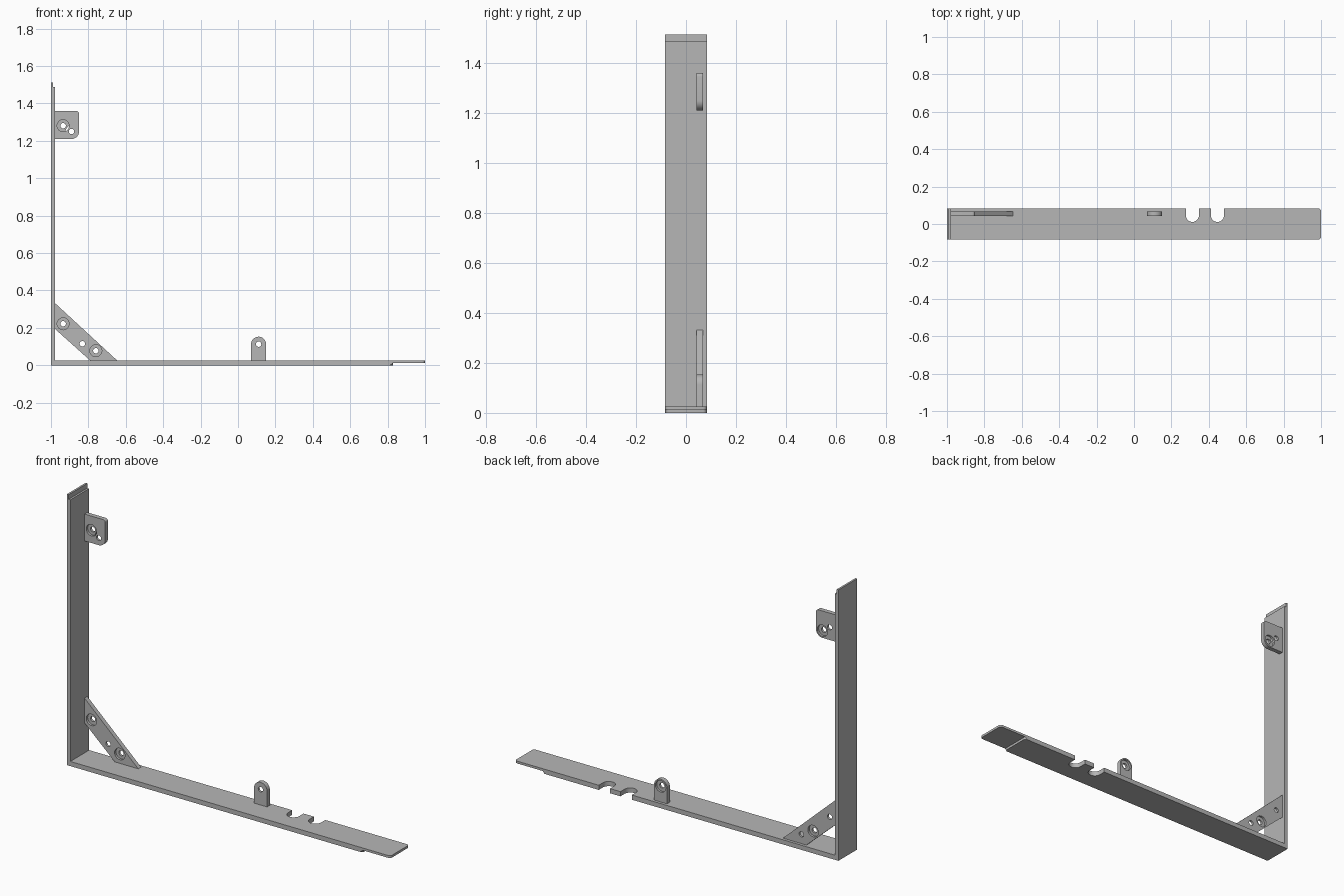
import bpy, bmesh, math
from mathutils import Vector

cube = bpy.data.objects.get("Cube")
if cube:
    bpy.data.objects.remove(cube, do_unlink=True)

grey = bpy.data.materials.new("plain grey")
grey.use_nodes = True
colour = (0.47, 0.47, 0.47, 1)
grey.diffuse_color = colour
grey.node_tree.nodes["Principled BSDF"].inputs["Base Color"].default_value = colour

HALF = 0.083                 # half depth of the frame strips
FRONT, BACK = 0.042, 0.067   # faces of the upright tabs
MID = (FRONT + BACK) / 2


def extrude(name, outline, axis, low, high):
    """Extrude an outline: (x, z) points along y, or (x, y) points along z."""
    bm = bmesh.new()
    place = (lambda u, v: (u, low, v)) if axis == "y" else (lambda u, v: (u, v, low))
    face = bm.faces.new([bm.verts.new(place(u, v)) for u, v in outline])
    ext = bmesh.ops.extrude_face_region(bm, geom=[face])
    shift = Vector((0, high - low, 0) if axis == "y" else (0, 0, high - low))
    bmesh.ops.translate(bm, vec=shift,
                        verts=[g for g in ext["geom"] if isinstance(g, bmesh.types.BMVert)])
    bmesh.ops.recalc_face_normals(bm, faces=bm.faces)
    mesh = bpy.data.meshes.new(name)
    bm.to_mesh(mesh)
    bm.free()
    obj = bpy.data.objects.new(name, mesh)
    bpy.context.collection.objects.link(obj)
    mesh.materials.append(grey)
    return obj


def arc(cx, cy, r, start, end, steps=12):
    return [(cx + r * math.cos(math.radians(start + (end - start) * i / steps)),
             cy + r * math.sin(math.radians(start + (end - start) * i / steps)))
            for i in range(steps + 1)]


def cut(obj, cutters):
    for c in cutters:
        c.hide_render = True
        mod = obj.modifiers.new("cut", "BOOLEAN")
        mod.operation = "DIFFERENCE"
        mod.solver = "EXACT"
        mod.object = c
    graph = bpy.context.evaluated_depsgraph_get()
    mesh = bpy.data.meshes.new_from_object(obj.evaluated_get(graph))
    obj.modifiers.clear()
    obj.data = mesh
    for c in cutters:
        bpy.data.objects.remove(c, do_unlink=True)


def screw_hole(x, z, recess):
    """Through hole with a wide recess on the front or back face."""
    low, high = (FRONT - 0.02, MID) if recess == "front" else (MID, BACK + 0.02)
    return [extrude("hole_cutter", arc(x, z, 0.0145, 0, 345, 23), "y", FRONT - 0.05, BACK + 0.05),
            extrude("recess_cutter", arc(x, z, 0.032, 0, 348.75, 31), "y", low, high)]


# L-shaped frame with thinned lips at both ends
frame = extrude("corner_frame", [
    (-1, 0), (0.828, 0), (0.828, 0.013), (1, 0.013), (1, 0.026),
    (-0.978, 0.026), (-0.978, 1.487), (-0.989, 1.487), (-0.989, 1.513), (-1, 1.513)],
    "y", -HALF, HALF)
bm = bmesh.new()
bm.from_mesh(frame.data)
corners = [e for e in bm.edges
           if all(v.co.x > 0.8 for v in e.verts)
           and abs(e.verts[0].co.z - e.verts[1].co.z) > 0.005]
bmesh.ops.bevel(bm, geom=corners, offset=0.015, segments=4, profile=0.5, affect="EDGES")
bm.to_mesh(frame.data)
bm.free()

# Two round-bottomed notches in the back edge of the long strip
notches = []
for x in (0.312, 0.446):
    r = 0.035
    notches.append(extrude("notch_cutter",
                           [(x - r, 0.15)] + arc(x, 0.046, r, 180, 360, 16) + [(x + r, 0.15)],
                           "z", -0.05, 0.1))
cut(frame, notches)

# Diagonal brace across the inner corner
brace = extrude("corner_brace", [(-0.979, 0.333), (-0.979, 0.195), (-0.79, 0.025), (-0.645, 0.025)],
                "y", FRONT, BACK)
cut(brace, screw_hole(-0.935, 0.222, "front") + screw_hole(-0.76, 0.078, "front")
    + screw_hole(-0.832, 0.115, "back"))

# Square tab high on the upright strip
upper_tab = extrude("upper_tab", [(-0.979, 1.36), (-0.979, 1.21)]
                    + arc(-0.89, 1.25, 0.04, 270, 360)
                    + arc(-0.865, 1.345, 0.015, 0, 90, 6), "y", FRONT, BACK)
cut(upper_tab, screw_hole(-0.935, 1.281, "front") + screw_hole(-0.89, 1.25, "back"))

# Round-topped tab on the long strip
lower_tab = extrude("lower_tab", [(0.07, 0.025), (0.15, 0.025)]
                    + arc(0.11, 0.113, 0.04, 0, 180, 20), "y", FRONT, BACK)
cut(lower_tab, screw_hole(0.11, 0.113, "back"))

# Smooth the curved walls and keep the edges sharp
for obj in (frame, brace, upper_tab, lower_tab):
    bpy.ops.object.select_all(action="DESELECT")
    obj.select_set(True)
    bpy.context.view_layer.objects.active = obj
    bpy.ops.object.shade_smooth_by_angle(angle=math.radians(30))
